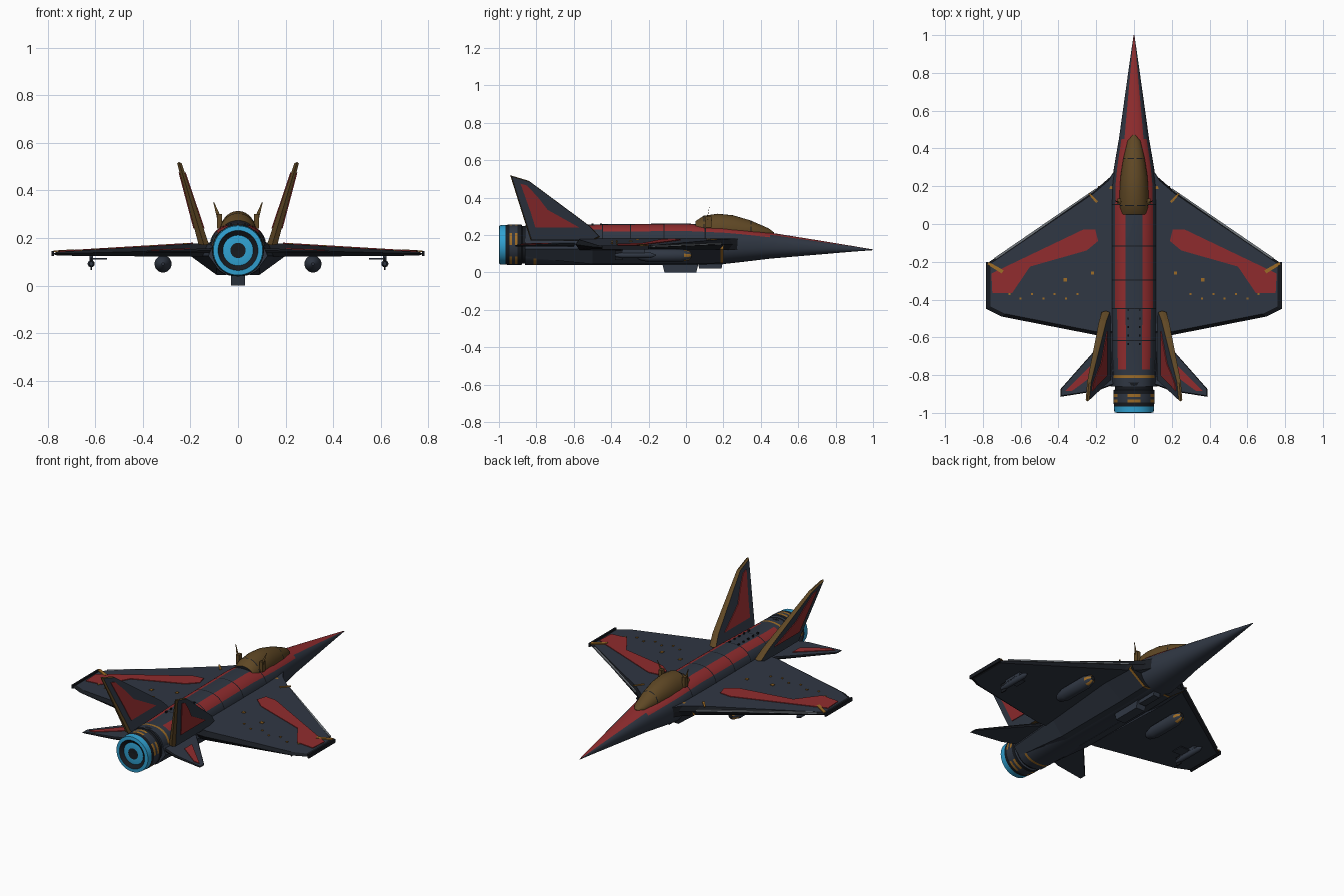
import bpy, bmesh, math
from mathutils import Vector

cube = bpy.data.objects.get("Cube")
if cube:
    bpy.data.objects.remove(cube, do_unlink=True)

# Palette
HULL, RED, BRONZE, AMBER, CYAN, BLACK, STEEL = range(7)
PALETTE = [("slate_hull", (.029, .038, .056)), ("red_paint", (.28, .025, .027)),
           ("bronze_canopy", (.115, .064, .018)), ("amber_trim", (.34, .15, .02)),
           ("cyan_glow", (.03, .36, .65)), ("black_panel", (.009, .011, .015)),
           ("steel_edge", (.17, .19, .21))]
MATS = []
for label, rgb in PALETTE:
    m = bpy.data.materials.new(label)
    m.use_nodes = True
    m.diffuse_color = (*rgb, 1)
    bsdf = m.node_tree.nodes["Principled BSDF"]
    bsdf.inputs["Base Color"].default_value = (*rgb, 1)
    bsdf.inputs["Roughness"].default_value = .6
    MATS.append(m)


def finish(name, bm, smooth=False):
    bmesh.ops.recalc_face_normals(bm, faces=bm.faces)
    mesh = bpy.data.meshes.new(name)
    bm.to_mesh(mesh)
    bm.free()
    for m in MATS:
        mesh.materials.append(m)
    ob = bpy.data.objects.new(name, mesh)
    bpy.context.collection.objects.link(ob)
    if smooth:
        bpy.ops.object.select_all(action='DESELECT')
        ob.select_set(True)
        bpy.context.view_layer.objects.active = ob
        bpy.ops.object.shade_smooth_by_angle(angle=math.radians(35))
    return ob


def ring(y, z, w, h, n=40, power=2, x=0):
    """Superellipse section, starting at the top."""
    pts = []
    for k in range(n):
        s, c = math.sin(math.tau * k / n), math.cos(math.tau * k / n)
        e = 2 / power
        pts.append(Vector((x + w * math.copysign(abs(s) ** e, s), y,
                           z + h * math.copysign(abs(c) ** e, c))))
    return pts


def loft(name, sections, paint=lambda i, k: HULL, smooth=True, ends=(HULL, HULL)):
    bm = bmesh.new()
    rows = [[bm.verts.new(p) for p in s] for s in sections]
    n = len(rows[0])
    for i in range(len(rows) - 1):
        for k in range(n):
            f = bm.faces.new((rows[i][k], rows[i][(k + 1) % n],
                              rows[i + 1][(k + 1) % n], rows[i + 1][k]))
            f.material_index = paint(i, k)
    for row, mat in ((rows[0], ends[0]), (rows[-1], ends[1])):
        bm.faces.new(row).material_index = mat
    return finish(name, bm, smooth)


def slab(name, outline, place, thick, mat=HULL, rim=BLACK, inset=.95):
    """Thin aerofoil panel: sharp outer edge, inset flat top and bottom."""
    bm = bmesh.new()
    n = len(outline)
    cu = sum(p[0] for p in outline) / n
    cv = sum(p[1] for p in outline) / n
    inner = [(cu + (u - cu) * inset, cv + (v - cv) * inset) for u, v in outline]
    edge = [bm.verts.new(place(u, v, 0)) for u, v in outline]
    for side in (1, -1):
        cap = [bm.verts.new(place(u, v, side * thick(u, v))) for u, v in inner]
        bm.faces.new(cap).material_index = mat
        for k in range(n):
            j = (k + 1) % n
            bm.faces.new((edge[k], edge[j], cap[j], cap[k])).material_index = rim
    return finish(name, bm)


def plate(name, outline, place, low, mat, depth=.004):
    """Painted plate lying on a slab surface; depth is signed outward."""
    bm = bmesh.new()
    a = [bm.verts.new(place(u, v, low(u, v))) for u, v in outline]
    b = [bm.verts.new(place(u, v, low(u, v) + depth)) for u, v in outline]
    bm.faces.new(a)
    bm.faces.new(b)
    for k in range(len(a)):
        j = (k + 1) % len(a)
        bm.faces.new((a[k], a[j], b[j], b[k]))
    for f in bm.faces:
        f.material_index = mat
    return finish(name, bm)


def box(name, lo, hi, mat=HULL, taper=0):
    x0, y0, z0 = lo
    x1, y1, z1 = hi
    sec = lambda z, t: [Vector(p) for p in ((x0, y0 + t, z), (x1, y0 + t, z),
                                            (x1, y1 - t, z), (x0, y1 - t, z))]
    return loft(name, [sec(z0, taper), sec(z1, 0)], lambda i, k: mat, False, (mat, mat))


# Fuselage: y, bottom, top, half width
BODY = [(-.86, .04, .25, .108), (-.7, .04, .25, .116), (-.45, .04, .258, .12),
        (0, .04, .262, .12), (.2, .045, .25, .118), (.3, .056, .237, .106),
        (.45, .074, .213, .08), (.7, .095, .173, .045), (.9, .112, .14, .017),
        (1, .119, .123, .002)]


def body_at(y):
    for a, b in zip(BODY, BODY[1:]):
        if y <= b[0]:
            t = (y - a[0]) / (b[0] - a[0])
            return [p + (q - p) * t for p, q in zip(a, b)]


SEAMS = (-.62, -.45, -.3, -.12, .1)
cuts = sorted({b[0] for b in BODY} | {-.815, -.8, -.77, .38, .58}
              | {s + d for s in SEAMS for d in (0, .006)})
sections = []
for y in cuts:
    _, lo, hi, w = body_at(y)
    sections.append(ring(y, (lo + hi) / 2, w, (hi - lo) / 2, 40, 2.35))


def paint_body(i, k):
    y = (cuts[i] + cuts[i + 1]) / 2
    a = min(k, 39 - k)                      # steps away from the top line
    if -.815 < y < -.8:
        return AMBER
    if cuts[i + 1] - cuts[i] < .007 and a < 10:
        return BLACK
    if y > .45:
        return RED if a < 4 else HULL
    if y > -.77 and 2 <= a < (5 if y < -.45 else 6):
        return RED
    return HULL


loft("fuselage", sections, paint_body)

# Canopy: y, half width, height above its base
canopy = [(.47, .008, .004), (.44, .034, .024), (.35, .056, .056), (.345, .057, .058),
          (.25, .072, .082), (.17, .077, .09), (.1, .077, .08), (.094, .077, .079),
          (.05, .068, .05)]
loft("canopy", [ring(y, .224 - max(0, y - .3) * .08, w, h, 28) for y, w, h in canopy],
     lambda i, k: BLACK if i in (2, 6) and k % 4 else BRONZE, ends=(BRONZE, BLACK))

# Exhaust nozzle: y, radius, colour of the span that follows
NOZ = [(-.84, .104, BLACK), (-.875, .1, HULL), (-.88, .109, BLACK), (-.9, .109, AMBER),
       (-.915, .109, HULL), (-.93, .109, AMBER), (-.945, .108, BLACK), (-.965, .106, CYAN),
       (-.998, .104, CYAN), (-1, .084, BLACK), (-.985, .064, CYAN),
       (-.99, .032, BLACK), (-.985, .005, BLACK)]


def paint_nozzle(i, k):
    mat = NOZ[i][2]
    return HULL if mat == AMBER and (k + 2) % 8 >= 4 else mat


loft("nozzle", [ring(y, .148, r, r, 40) for y, r, _ in NOZ], paint_nozzle,
     ends=(HULL, BLACK))

# Belly pylon and sensor
box("belly_pod", (-.03, -.13, 0), (.03, .07, .06), HULL, .015)
box("belly_fairing", (-.022, .06, .022), (.022, .2, .07), HULL, .01)

# Flying surface shapes
WING = [(.08, .32), (.125, .25), (.2, .185), (.78, -.21), (.78, -.45), (.7, -.49),
        (.19, -.59), (.08, -.59)]
WING_RED = [(.27, -.03), (.205, -.03), (.19, -.09), (.25, -.14), (.55, -.225),
            (.645, -.365), (.75, -.365), (.755, -.262)]
STAB = [(.08, -.53), (.2, -.66), (.39, -.875), (.39, -.915), (.2, -.885), (.08, -.84)]
STAB_RED = [(.2, -.72), (.365, -.885), (.33, -.885), (.2, -.79)]
FIN = [(-.46, .19), (-.51, .245), (-.84, .49), (-.94, .52), (-.83, .17), (-.5, .17)]
FIN_RED = [(-.885, .475), (-.85, .465), (-.79, .4), (-.74, .335), (-.57, .24),
           (-.805, .24), (-.83, .32)]
wing_t = lambda u, v: .034 - .034 * u
stab_t = lambda u, v: .012 - .02 * u
fin_t = lambda u, v: .022 - .036 * (v - .17)

for s, side in ((1, "left"), (-1, "right")):
    wing = lambda u, v, h: Vector((s * u, v, .154 - .026 * u + h))
    stab = lambda u, v, h: Vector((s * u, v, .15 - .02 * u + h))
    fin = lambda u, v, h: Vector((s * (.143 + .3 * (v - .17) + h), u, v))
    tag = side + "_"

    # Wing with painted panels
    slab(tag + "wing", WING, wing, wing_t)
    plate(tag + "wing_red", WING_RED, wing, wing_t, RED)
    plate(tag + "leading_edge", [(.2, .19), (.74, -.18), (.73, -.187), (.2, .175)],
          wing, lambda u, v: .002, STEEL, .008)
    plate(tag + "wing_tip_mark", [(.69, -.245), (.77, -.2), (.775, -.215), (.7, -.262)],
          wing, wing_t, AMBER, .006)
    plate(tag + "wing_root_mark", [(.19, .12), (.235, .165), (.24, .158), (.2, .11)],
          wing, wing_t, AMBER)
    dots = [(.22, -.26, .008), (.365, -.295, .009)]
    dots += [(.3 + .06 * k, -.37 - .025 * (k % 2), .005) for k in range(7)]
    for n, (x, y, r) in enumerate(dots):
        plate(f"{tag}wing_fastener_{n}", [(x - r, y - r), (x + r, y - r), (x + r, y + r),
              (x - r, y + r)], wing, wing_t, AMBER)
    box(tag + "wing_tip_rail", (s * .774, -.45, .124), (s * .784, -.2, .145), BLACK)

    # Intake trunk running back to the tail
    trunk = [(.2, .19, .19, .05), (.185, .192, .19, .05), (0, .2, .185, .045),
             (-.5, .155, .19, .045), (-.86, .125, .185, .08)]
    loft(tag + "intake", [[Vector((s * x, y, z)) for x, z in
         ((.05, top), (w - .02, top - .015), (w, .125), (.09, low), (.05, low))]
         for y, w, top, low in trunk],
         lambda i, k: AMBER if i == 0 else HULL, False, (BLACK, HULL))

    # Tail surfaces
    slab(tag + "tailplane", STAB, stab, stab_t)
    plate(tag + "tailplane_red", STAB_RED, stab, stab_t, RED)
    slab(tag + "fin", FIN, fin, fin_t, HULL, BRONZE, .97)
    plate(tag + "fin_red_outer", FIN_RED, fin, fin_t, RED)
    plate(tag + "fin_red_inner", FIN_RED, fin, lambda u, v: -fin_t(u, v), RED, -.004)

    # Spine fasteners and cockpit probe
    for n in range(5):
        y = -.46 - .045 * n
        box(f"{tag}spine_fastener_{n}", (s * .026, y, .25), (s * .034, y + .01, .262), BLACK)
    loft(tag + "probe", [ring(.12, .25, .012, .012, 8, 2, s * .07),
         ring(.115, .295, .008, .008, 8, 2, s * .083),
         ring(.125, .35, .002, .002, 8, 2, s * .102)], lambda i, k: BRONZE)
    box(tag + "probe_fin", (s * .068, .105, .24), (s * .088, .135, .3), BRONZE)

    # Underwing stores and pylons
    pod = [(.03, .012), (.015, .026), (-.01, .03), (-.03, .036), (-.2, .036),
           (-.25, .024), (-.27, .006)]
    loft(tag + "fuel_pod", [ring(y, .091, r, r, 20, 2, s * .315) for y, r in pod],
         lambda i, k: AMBER if i < 2 and k % 4 < 2 else HULL, ends=(BLACK, HULL))
    box(tag + "pod_pylon", (s * .307, -.2, .11), (s * .323, -.04, .145))
    dart = [(-.16, .002), (-.19, .015), (-.34, .015), (-.38, .008)]
    loft(tag + "missile", [ring(y, .092, r, r, 14, 2, s * .617) for y, r in dart])
    box(tag + "missile_pylon", (s * .61, -.34, .095), (s * .624, -.22, .135))
    box(tag + "missile_vane", (s * .55, -.33, .11), (s * .625, -.26, .116))
    box(tag + "missile_fins", (s * .614, -.38, .066), (s * .62, -.34, .118), BLACK)
